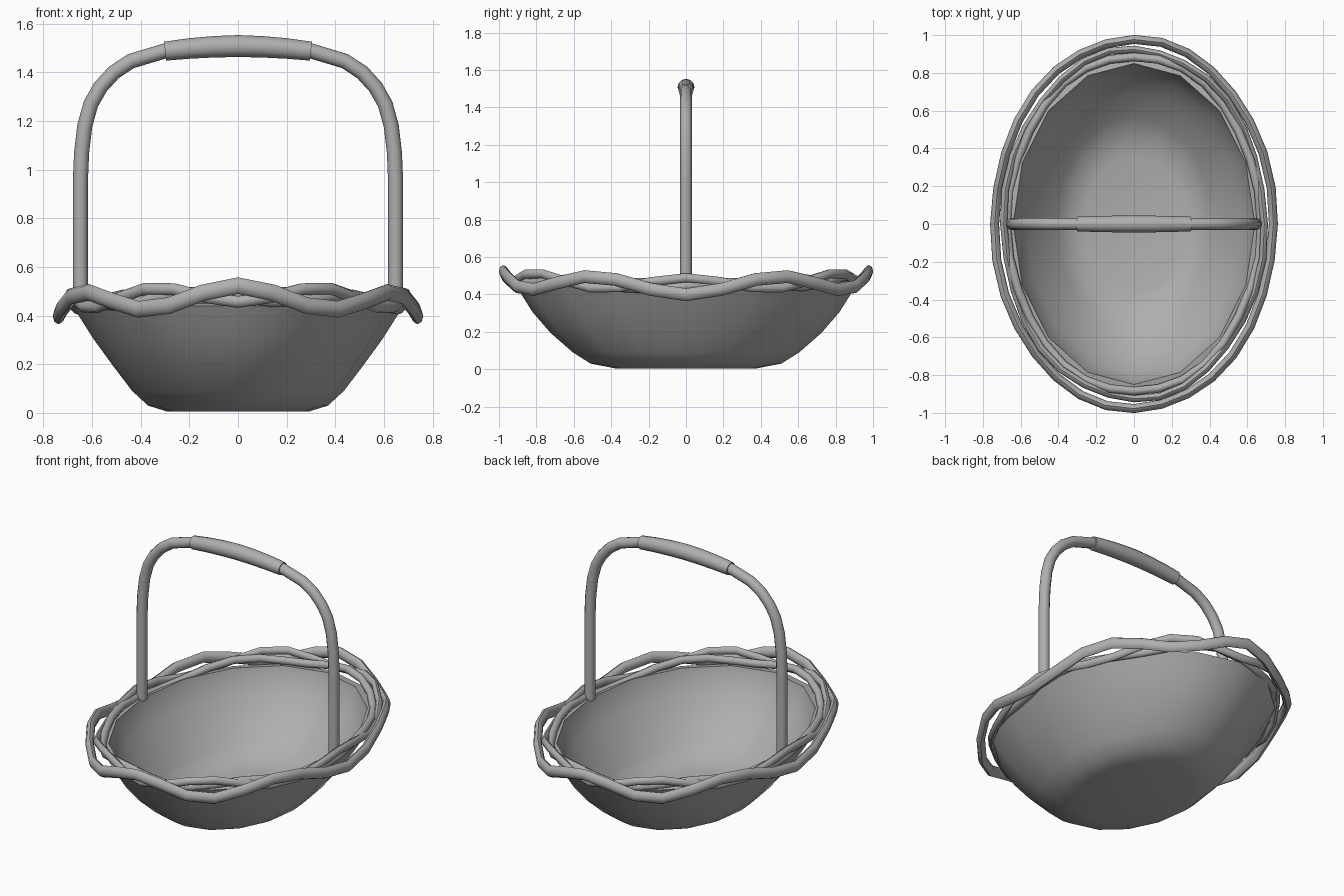
import bpy, bmesh
from math import sin, cos, pi, radians
from mathutils import Vector

if "Cube" in bpy.data.objects:
    bpy.data.objects.remove(bpy.data.objects["Cube"])

# plain mid grey, darker than the default
grey = bpy.data.materials.new("mid_grey")
grey.diffuse_color = (.43, .43, .43, 1)
grey.use_nodes = True
grey.node_tree.nodes["Principled BSDF"].inputs["Base Color"].default_value = grey.diffuse_color


def finish(name, bm, angle=50):
    bmesh.ops.recalc_face_normals(bm, faces=bm.faces)
    me = bpy.data.meshes.new(name)
    bm.to_mesh(me)
    bm.free()
    me.materials.append(grey)
    ob = bpy.data.objects.new(name, me)
    bpy.context.collection.objects.link(ob)
    bpy.ops.object.select_all(action='DESELECT')
    ob.select_set(True)
    bpy.context.view_layer.objects.active = ob
    bpy.ops.object.shade_smooth_by_angle(angle=radians(angle))
    return ob


def bridge(bm, rings, closed=False):
    pairs = list(zip(rings, rings[1:]))
    if closed:
        pairs.append((rings[-1], rings[0]))
    for a, b in pairs:
        n = len(a)
        for i in range(n):
            bm.faces.new((a[i], a[(i + 1) % n], b[(i + 1) % n], b[i]))


def sweep(name, pts, radii, up, sides=10, closed=False, squash=1.0):
    """Round tube along pts; up(point) gives the section's second axis."""
    bm = bmesh.new()
    rings = []
    n = len(pts)
    for k, p in enumerate(pts):
        nxt = pts[(k + 1) % n] if closed or k < n - 1 else p
        prv = pts[k - 1] if closed or k > 0 else p
        t = (nxt - prv).normalized()
        side = t.cross(up(p)).normalized()
        v = side.cross(t)
        rings.append([bm.verts.new(p + side * cos(2 * pi * i / sides) * radii[k] * squash
                                   + v * sin(2 * pi * i / sides) * radii[k])
                      for i in range(sides)])
    bridge(bm, rings, closed)
    if not closed:
        bm.faces.new(rings[0])
        bm.faces.new(rings[-1])
    return finish(name, bm)


# bowl: oval outer wall, lip and inner wall (x radius, y radius, z)
profile = [(.29, .38, .005), (.37, .51, .03), (.435, .605, .09), (.515, .725, .195),
           (.595, .82, .305), (.655, .88, .40), (.68, .905, .44), (.64, .85, .45),
           (.63, .84, .41), (.575, .79, .305), (.495, .695, .205), (.415, .575, .10),
           (.35, .485, .045), (.27, .36, .02)]
bm = bmesh.new()
rings = [[bm.verts.new((a * cos(2 * pi * i / 16), b * sin(2 * pi * i / 16), z))
          for i in range(16)] for a, b, z in profile]
bridge(bm, rings)
bm.faces.new(rings[0])
bm.faces.new(rings[-1])
finish("bowl", bm)


# rim vines: wavy oval strands wound around the lip
def vine(name, a, b, z, amp, phase, wobble, radius, squash, seg):
    pts = []
    for i in range(seg):
        t = 2 * pi * i / seg
        w = 1 + wobble * sin(6 * t + phase)
        lift = 0.035 * sin(t) ** 2
        pts.append(Vector((a * w * cos(t), b * w * sin(t),
                           z + lift - amp * cos(6 * t + phase))))
    sweep(name, pts, [radius] * seg, lambda p: Vector((0, 0, 1)),
          sides=8, closed=True, squash=squash)


vine("outer_vine", .738, .977, .443, .045, 0, .004, .034, .7, 32)
vine("middle_vine", .69, .925, .455, .034, pi, .008, .024, .8, 32)
vine("inner_vine", .67, .89, .445, .02, pi / 2, .006, .024, .95, 32)

# handle: arched rod, mirrored in x
half = [(.648, .44), (.648, .95), (.643, 1.07), (.63, 1.18), (.605, 1.27), (.565, 1.34),
        (.51, 1.40), (.44, 1.446), (.30, 1.488), (.15, 1.503)]
path = half + [(0, 1.508)] + [(-x, z) for x, z in reversed(half)]
ydir = lambda p: Vector((0, 1, 0))
sweep("handle", [Vector((x, 0, z)) for x, z in path], [.031] * len(path), ydir, sides=12)

# grip: thicker sleeve at the top of the arch
grip = [(.30, 1.487, .039), (.2, 1.498, .042), (.1, 1.505, .044), (0, 1.508, .045)]
grip = grip + [(-x, z, r) for x, z, r in reversed(grip[:-1])]
sweep("grip", [Vector((x, 0, z)) for x, z, r in grip], [r for x, z, r in grip], ydir, sides=12)
